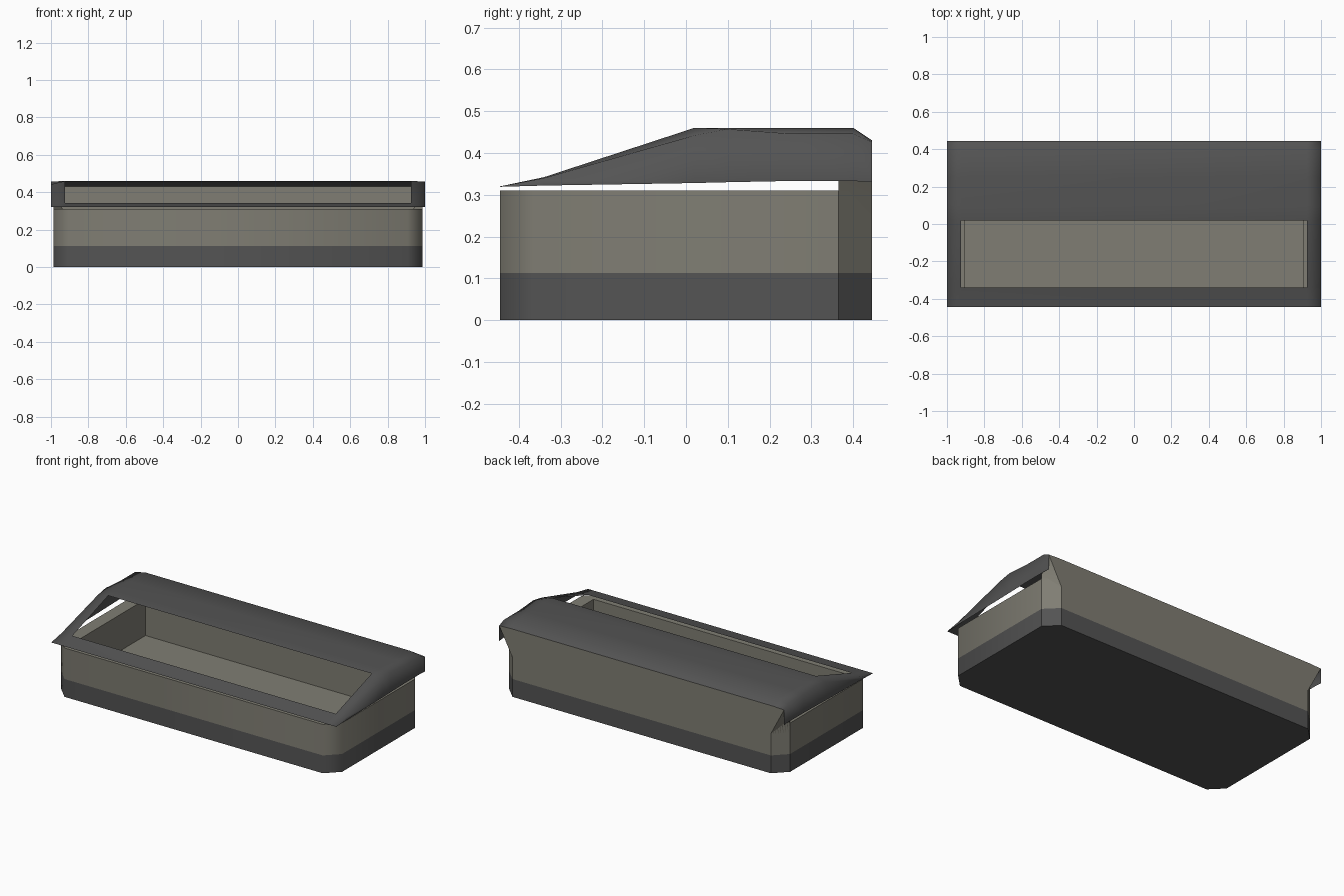
import bpy, bmesh, math

if "Cube" in bpy.data.objects:
    bpy.data.objects.remove(bpy.data.objects["Cube"])


def material(name, rgb):
    m = bpy.data.materials.new(name)
    m.diffuse_color = (*rgb, 1)
    m.use_nodes = True
    m.node_tree.nodes["Principled BSDF"].inputs["Base Color"].default_value = m.diffuse_color
    return m


LIGHT = material("warm grey", (0.215, 0.207, 0.172))
DARK = material("dark grey", (0.088, 0.088, 0.088))


def finish(name, bm, mats, angle, keep_sharp=lambda e: False):
    """Smooth the faces, keep steep edges sharp and link the object."""
    for f in bm.faces:
        f.smooth = True
    for e in bm.edges:
        if len(e.link_faces) == 2:
            steep = e.calc_face_angle(0) > math.radians(angle)
            e.smooth = not (steep or keep_sharp(e))
    me = bpy.data.meshes.new(name)
    bm.to_mesh(me)
    bm.free()
    for m in mats:
        me.materials.append(m)
    ob = bpy.data.objects.new(name, me)
    bpy.context.collection.objects.link(ob)
    return ob


def ring(bm, x, y0, y1, c, z):
    """Rectangle with chamfered corners, counter-clockwise."""
    pts = [(-x + c, y0), (x - c, y0), (x, y0 + c), (x, y1 - c),
           (x - c, y1), (-x + c, y1), (-x, y1 - c), (-x, y0 + c)]
    return [bm.verts.new((px, py, z)) for px, py in pts]


# Bin: chamfered outer walls, rim, square cavity and floor
bm = bmesh.new()
rings = [ring(bm, 0.987, -0.445, 0.445, 0.08, z) for z in (0, 0.113, 0.31)]
rings += [ring(bm, 0.905, -0.365, 0.365, 0, z) for z in (0.31, 0.08)]
for a, b in zip(rings, rings[1:]):
    for i in range(8):
        j = (i + 1) % 8
        bm.faces.new((a[i], a[j], b[j], b[i]))
bm.faces.new(rings[0][::-1])
bm.faces.new(rings[-1])
bmesh.ops.remove_doubles(bm, verts=bm.verts, dist=1e-4)
for f in bm.faces:  # dark base band
    f.material_index = int(max(v.co.z for v in f.verts) < 0.12
                           and min(v.co.z for v in f.verts) < 0.01)
finish("bin", bm, (LIGHT, DARK), 50,
       lambda e: all(v.co.y > 0.3 for v in e.verts))

# Back wall above the bin, with corners flaring out to the lid
bm = bmesh.new()
Y = 0.445
wall = [(-0.907, Y, 0.25), (0.907, Y, 0.25), (1, Y, 0.426), (0.925, Y, 0.43),
        (-0.925, Y, 0.43), (-1, Y, 0.426)]
bm.faces.new([bm.verts.new(p) for p in wall][::-1])
for s in (1, -1):
    low, side, mid, tip = [bm.verts.new((s * x, y, z)) for x, y, z in (
        (0.907, Y, 0.25), (0.987, 0.365, 0.25), (0.987, 0.365, 0.335),
        (1, Y, 0.426))]
    for f in ((low, tip, mid), (low, mid, side)):
        bm.faces.new(f if s < 0 else f[::-1])
finish("back_wall", bm, (LIGHT,), 30)

# Lid: bent sheet with a window opening and side skirts
# columns: y, z in the middle, z at the ends, z of the skirt bottom
profile = [(-0.445, 0.32, 0.32, 0.319), (-0.34, 0.342, 0.34, 0.322),
           (0.02, 0.46, 0.442, 0.328), (0.1, 0.46, 0.457, 0.33),
           (0.25, 0.46, 0.446, 0.333), (0.4, 0.46, 0.446, 0.333),
           (0.445, 0.43, 0.426, 0.33)]
bm = bmesh.new()
rows = []
for y, zm, ze, zs in profile:
    section = [(-1, zs), (-1, ze), (-0.925, zm), (0.925, zm), (1, ze), (1, zs)]
    rows.append([bm.verts.new((x, y, z)) for x, z in section])
for r, (a, b) in enumerate(zip(rows, rows[1:])):
    for i in range(5):
        if (r, i) != (1, 2):  # window opening
            bm.faces.new((a[i], a[i + 1], b[i + 1], b[i]))
finish("lid", bm, (DARK,), 40)
